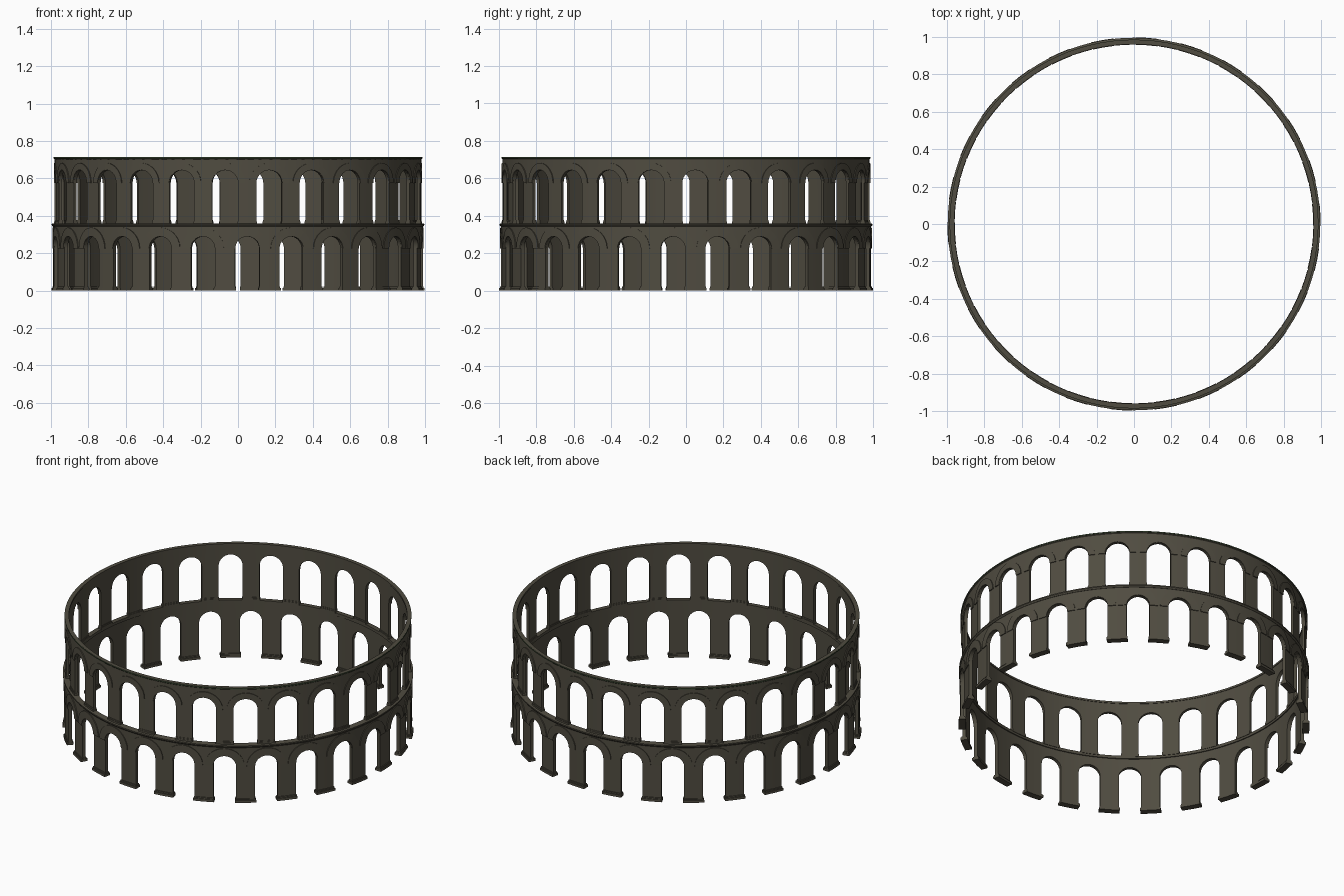
import bpy, bmesh, math

if "Cube" in bpy.data.objects:
    bpy.data.objects.remove(bpy.data.objects["Cube"])

N = 26                              # bays per storey
PITCH = 2 * math.pi / N
LOWER_PHASE = math.radians(-87.1)   # azimuth of one lower opening
UPPER_PHASE = LOWER_PHASE + PITCH / 2


def material(name, rgb):
    m = bpy.data.materials.new(name)
    m.diffuse_color = (*rgb, 1)
    m.use_nodes = True
    m.node_tree.nodes["Principled BSDF"].inputs["Base Color"].default_value = m.diffuse_color
    return m


stone = material("weathered stone", (0.080, 0.072, 0.052))
moss = material("mossy edge", (0.050, 0.075, 0.038))


def finish(bm, name, mat=stone):
    bmesh.ops.recalc_face_normals(bm, faces=bm.faces)
    me = bpy.data.meshes.new(name)
    bm.to_mesh(me)
    bm.free()
    me.materials.append(mat)
    ob = bpy.data.objects.new(name, me)
    bpy.context.collection.objects.link(ob)
    bpy.context.view_layer.objects.active = ob
    ob.select_set(True)
    bpy.ops.object.shade_smooth_by_angle(angle=math.radians(30))
    ob.select_set(False)
    return ob


def curved_shell(name, quads, phase, r_out, r_in):
    """Repeat flat (s, z) quads round the circle, then thicken them radially."""
    bm = bmesh.new()
    for k in range(N):
        for q in quads:
            vs = []
            for s, z in q:
                a = phase + k * PITCH + s / 0.975
                vs.append(bm.verts.new((r_out * math.cos(a), r_out * math.sin(a), z)))
            bm.faces.new(vs)
    bmesh.ops.remove_doubles(bm, verts=bm.verts, dist=1e-5)
    ext = bmesh.ops.extrude_face_region(bm, geom=bm.faces[:], use_keep_orig=True)
    for g in ext["geom"]:
        if isinstance(g, bmesh.types.BMVert):
            g.co.x *= r_in / r_out
            g.co.y *= r_in / r_out
    return finish(bm, name)


def arc(r, spring, n=14):
    return [(-r * math.cos(math.pi * i / n), spring + r * math.sin(math.pi * i / n))
            for i in range(n + 1)]


def strip(a, b):
    return [(a[i], a[i + 1], b[i + 1], b[i]) for i in range(len(a) - 1)]


def storey(name, phase, z0, spring, top, w, trim, r_out, r_in, foot):
    h = PITCH * 0.975 / 2
    # arcaded wall: piers plus the wall over each arch
    low = arc(w, spring)
    quads = strip(low, [(s, top) for s, z in low])
    for sg in (-1, 1):
        quads.append(((sg * w, z0), (sg * h, z0), (sg * h, spring), (sg * w, spring)))
        quads.append(((sg * w, spring), (sg * h, spring), (sg * h, top), (sg * w, top)))
    curved_shell(name + "_arcade_wall", quads, phase, r_out, r_in)
    # raised arch mouldings on the outer face
    ring_quads = strip(arc(w + 0.001, spring), arc(w + trim, spring))
    curved_shell(name + "_arch_moulding", ring_quads, phase, r_out + 0.005, r_out - 0.004)
    # stepped pier bases
    for part, grow, za, zb in (("plinth", foot, z0, z0 + 0.015),
                               ("base_step", foot / 2, z0 + 0.015, z0 + 0.023)):
        e = w - grow / 2
        base = [((e, za), (h, za), (h, zb), (e, zb)),
                ((h, za), (2 * h - e, za), (2 * h - e, zb), (h, zb))]
        curved_shell(name + "_pier_" + part, base, phase, r_out + grow, r_in - grow)


def ring(name, profile, mat=stone, n=104):
    """Lathe a closed (radius, z) profile."""
    bm = bmesh.new()
    loops = [[bm.verts.new((r * math.cos(2 * math.pi * i / n),
                            r * math.sin(2 * math.pi * i / n), z)) for r, z in profile]
             for i in range(n)]
    m = len(profile)
    for i in range(n):
        a, b = loops[i], loops[(i + 1) % n]
        for j in range(m):
            bm.faces.new((a[j], b[j], b[(j + 1) % m], a[(j + 1) % m]))
    return finish(bm, name, mat)


# two arcaded storeys, the upper one turned by half a bay
storey("lower", LOWER_PHASE, 0.0, 0.225, 0.345, 0.064, 0.048, 0.988, 0.968, 0.010)
storey("upper", UPPER_PHASE, 0.355, 0.575, 0.705, 0.069, 0.038, 0.980, 0.964, 0.005)

# cornice between the storeys
ring("middle_cornice", [(0.962, 0.342), (0.990, 0.342), (0.996, 0.350),
                        (0.996, 0.357), (0.984, 0.360), (0.962, 0.360)])

# top rim, with a mossy outer edge
ring("top_rim", [(0.961, 0.702), (0.980, 0.702), (0.984, 0.706),
                 (0.984, 0.714), (0.961, 0.714)])
ring("mossy_rim_edge", [(0.983, 0.707), (0.986, 0.707), (0.986, 0.7135), (0.983, 0.7135)], moss)
